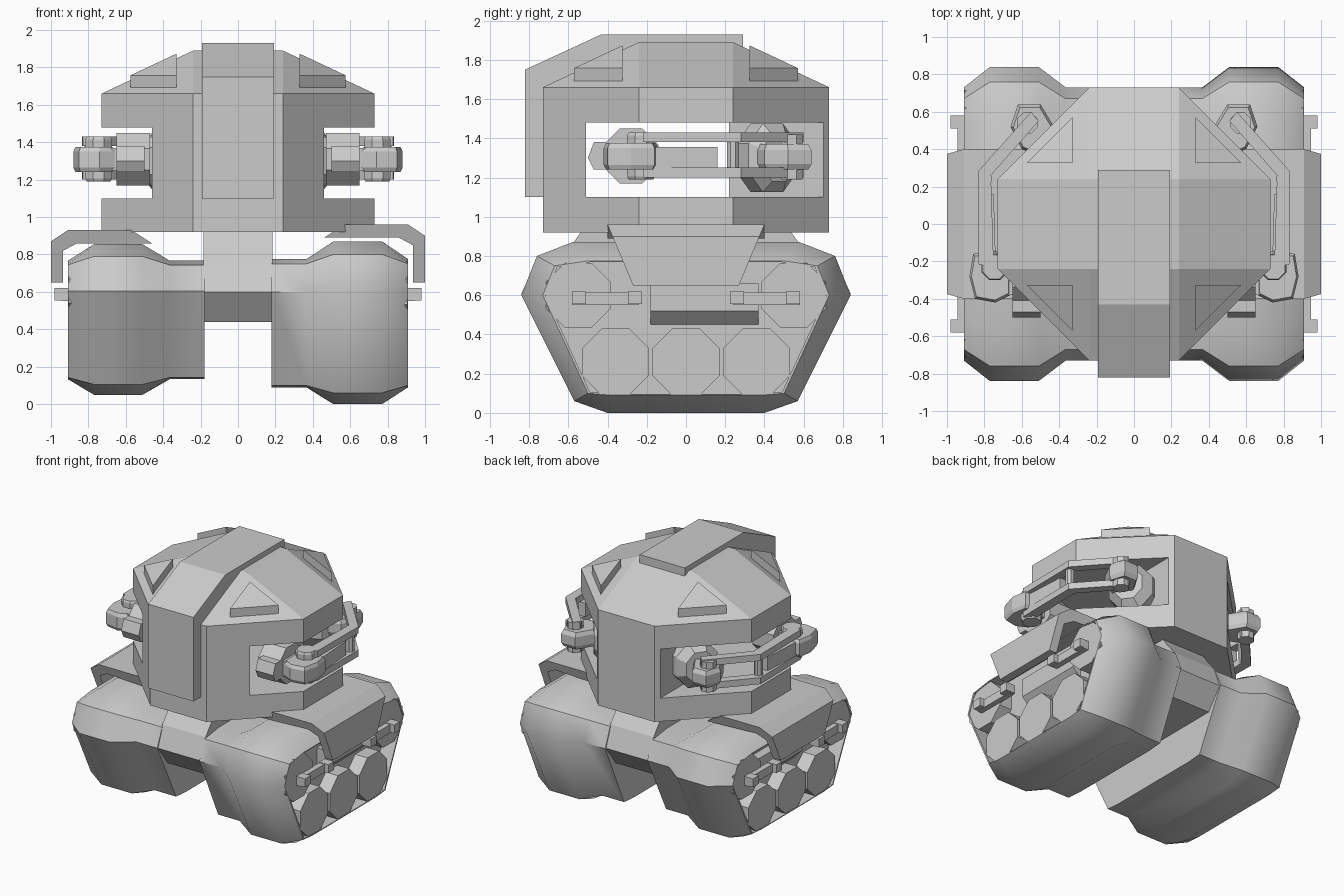
import bpy, bmesh
from math import cos, sin, pi, radians

if "Cube" in bpy.data.objects:
    bpy.data.objects.remove(bpy.data.objects["Cube"])


def loft(name, rings, smooth=None):
    """Skin a list of equal-length closed rings and cap both ends."""
    bm = bmesh.new()
    vs = [[bm.verts.new(p) for p in r] for r in rings]
    n = len(vs[0])
    for a, b in zip(vs, vs[1:]):
        for i in range(n):
            j = (i + 1) % n
            bm.faces.new((a[i], a[j], b[j], b[i]))
    bm.faces.new(vs[0])
    bm.faces.new(vs[-1])
    bmesh.ops.recalc_face_normals(bm, faces=bm.faces[:])
    me = bpy.data.meshes.new(name)
    bm.to_mesh(me)
    bm.free()
    ob = bpy.data.objects.new(name, me)
    bpy.context.collection.objects.link(ob)
    if smooth:
        bpy.ops.object.select_all(action='DESELECT')
        ob.select_set(True)
        bpy.context.view_layer.objects.active = ob
        bpy.ops.object.shade_smooth_by_angle(angle=radians(smooth))
    return ob


def place(p, axis, d):
    u, v = p
    return {'x': (d, u, v), 'y': (u, d, v), 'z': (u, v, d)}[axis]


def prism(name, pts, axis, a, b):
    return loft(name, [[place(p, axis, d) for p in pts] for d in (a, b)])


def box(name, x0, x1, y0, y1, z0, z1):
    return prism(name, [(x0, y0), (x1, y0), (x1, y1), (x0, y1)], 'z', z0, z1)


def ngon(cx, cy, r, n=8, ry=None):
    ry = ry or r
    k = cos(pi / n)
    return [(cx + r / k * cos(2 * pi * (i + .5) / n), cy + ry / k * sin(2 * pi * (i + .5) / n))
            for i in range(n)]


def sym(half):
    """Mirror a half profile across u = 0."""
    return half + [(-u, v) for u, v in reversed(half)]


def chamfered(name, pts, z0, z1, c, k):
    """Vertical prism with its top and bottom edges drawn in."""
    cx = sum(p[0] for p in pts) / len(pts)
    cy = sum(p[1] for p in pts) / len(pts)
    small = [(cx + (x - cx) * k, cy + (y - cy) * k) for x, y in pts]
    return loft(name, [[(x, y, z) for x, y in q] for q, z in
                       ((small, z0), (pts, z0 + c), (pts, z1 - c), (small, z1))])


# Octagonal hull: lower tub, upper slab with dome, front wall, rear block
octo = sym([(.24, -.73), (.73, -.24), (.73, .24), (.24, .73)])
prism('hull_tub', octo, 'z', .92, 1.10)
square = [(max(-.24, min(.24, x)), max(-.24, min(.24, y))) for x, y in octo]
dome = loft('hull_dome', [[(x, y, 1.48) for x, y in octo],
                          [(x, y, 1.66) for x, y in octo],
                          [(x, y, 1.89) for x, y in square]])
bm = bmesh.new()
bm.from_mesh(dome.data)
bmesh.ops.remove_doubles(bm, verts=bm.verts[:], dist=.0001)
bm.to_mesh(dome.data)
bm.free()
prism('hull_front_wall', sym([(.24, -.73), (.46, -.51)]), 'z', 1.10, 1.48)
prism('hull_rear_block', sym([(.27, .22), (.27, .70), (.24, .73)]), 'z', 1.10, 1.48)

# Crest band over the front and the roof
crest = [(-.82, 1.10), (-.82, 1.75), (-.43, 1.93), (.29, 1.93), (.29, 1.85),
         (-.20, 1.86), (-.70, 1.63), (-.70, 1.10)]
prism('crest_band', crest, 'x', -.193, .193)

# Central chassis between the tracks
prism('chassis', sym([(.53, .93), (.58, .86), (.66, .76), (.72, .60), (.60, .44)]),
      'x', -.185, .185)

# Track profiles (y, z)
full = sym([(.40, 0), (.57, .06), (.84, .60), (.76, .80), (.58, .87)])
inset = sym([(.38, .09), (.50, .10), (.73, .60), (.67, .75), (.50, .775)])
lip = [(y * .98, .43 + (z - .43) * .98) for y, z in inset]

for s, side in ((1, 'right'), (-1, 'left')):
    def tz(z):
        return z if s > 0 else .05 + z * .925

    dz = 0 if s > 0 else -.03

    # Track shell with a recessed outer side
    rings = [(.18, inset), (.365, inset), (.51, full), (.77, full),
             (.91, inset), (.91, lip), (.80, lip)]
    loft('track_' + side, [[(s * x, y, tz(z)) for y, z in p] for x, p in rings], 40)

    # Road wheels
    for i, (y, z, r) in enumerate([(-.36, .26, .17), (0, .26, .17), (.36, .26, .17),
                                   (-.55, .60, .165), (.55, .60, .165)]):
        prism('wheel_%s_%d' % (side, i), [(a, tz(b)) for a, b in ngon(y, z, r)],
              'x', s * .79, s * .905)

    # Gearbox in the recess
    prism('gearbox_' + side, [(s * .78, .43), (s * .87, .52), (s * .87, .66), (s * .78, .66)],
          'y', -.18, .37)

    # Axle handles
    for e in (1, -1):
        box('handle_bar_%s_%d' % (side, e), s * .90, s * .945, e * .24, e * .58, .55, .615)
        for y in (.225, .51):
            box('handle_end_%s_%d' % (side, e), s * .90, s * .98, e * y, e * (y + .07), .555, .62)

    # Fender: bent plate that tapers on the hanging part
    def hw(z):
        return .40 if z > .94 else .27 + .13 * (z - .65) / .31

    prof = [(.46, .89), (.57, .96), (.91, .96), (1.0, .90), (1.0, .65),
            (.935, .65), (.935, .85), (.86, .89)]
    loft('fender_' + side, [[(s * x, e * (.40 if x < .7 else hw(z)), z + (dz if z > .66 else 0))
                             for x, z in prof] for e in (-1, 1)])

    # Raised triangular plates on the dome corners
    for e in (-1, 1):
        tri = [(.33, .325), (.575, .325), (.33, .57)]
        loft('dome_plate_%s_%d' % (side, e),
             [[(s * x, e * y, 1.89 - .469 * (x + y - .48) - d) for x, y in tri]
              for d in (.09, -.065)])

    # Shoulder disc and upper arm
    def arm(name, pts, z0, z1, c=0, k=1):
        q = [(s * x, y) for x, y in pts]
        if c:
            return chamfered(name + side, q, z0, z1, c, k)
        return prism(name + side, q, 'z', z0, z1)

    d = .7071
    loft('shoulder_' + side, [[(s * (.36 + d * t + d * -u * .75), .42 + d * t * .55 + d * u, v)
                               for u, v in ngon(0, 1.30, r, 8)]
                              for t, r in ((-.10, .175), (.06, .175), (.14, .12))])
    arm('upper_arm_', [(.38, .44), (.50, .64), (.62, .64), (.66, .52), (.60, .40), (.45, .34)],
        1.24, 1.37, .03, .88)

    # Paired linkage bars with a pin
    outer = [(.84, -.19), (.80, -.19), (.755, -.19)]
    bar = [(.83, -.22), (.835, .28), (.55, .60), (.51, .55), (.765, .26), (.75, -.22)]
    arm('bar_top_', bar, 1.38, 1.43)
    arm('bar_bottom_', bar, 1.20, 1.25)
    arm('bar_pin_', ngon(.79, .24, .03), 1.20, 1.43)
    arm('shoulder_pin_', ngon(.57, .54, .055), 1.19, 1.42)

    # Elbow, forearm and hand
    arm('elbow_pin_', ngon(.745, -.23, .07), 1.19, 1.43, .015, .9)
    arm('elbow_', [(.66, -.38), (.74, -.42), (.85, -.40), (.88, -.28), (.86, -.16),
                   (.74, -.14), (.66, -.22)], 1.24, 1.375, .025, .9)
    arm('forearm_', [(.74, -.18), (.83, -.18), (.81, .16), (.75, .16)], 1.25, 1.355)
    prism('hand_disc_' + side, ngon(-.28, 1.31, .14), 'x', s * .47, s * .65)
    box('hand_link_' + side, s * .60, s * .72, -.38, -.20, 1.25, 1.37)
    prism('finger_' + side, [(-.50, 1.30), (-.47, 1.38), (-.38, 1.38), (-.38, 1.24), (-.47, 1.24)],
          'x', s * .50, s * .65)
